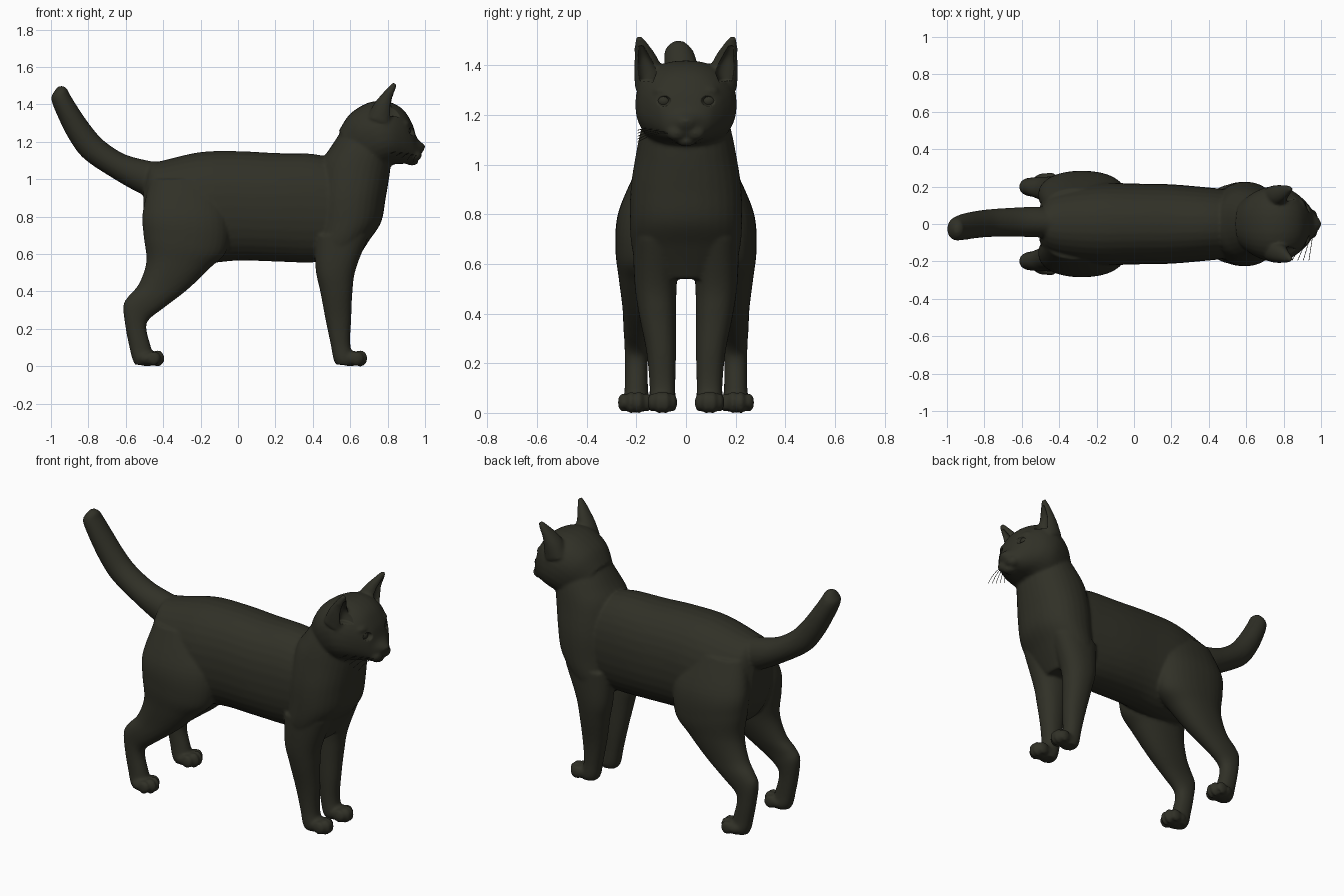
import bpy, bmesh, math
from mathutils import Vector, Matrix

fur = bpy.data.materials.new("dark_fur")
fur.diffuse_color = (0.030, 0.030, 0.020, 1)


def spline(rows, steps=6):
    """Catmull-Rom interpolation of rows of numbers."""
    out = []
    for i in range(len(rows) - 1):
        a, b, c, d = (rows[max(0, min(len(rows) - 1, i + k))] for k in (-1, 0, 1, 2))
        for s in range(steps):
            t = s / steps
            out.append([0.5 * (2 * q + (r - p) * t + (2 * p - 5 * q + 4 * r - u) * t * t
                               + (3 * q - p - 3 * r + u) * t ** 3)
                        for p, q, r, u in zip(a, b, c, d)])
    return out + [list(rows[-1])]


def loft(bm, rows, side=1, power=2.2, n=32):
    """Closed skin; each row is (x1, z1, x2, z2, y, half width) read off the side outline."""
    rings = []
    for x1, z1, x2, z2, y, w in spline(rows):
        ring = []
        for k in range(n):
            t = 2 * math.pi * k / n
            c, s = math.cos(t), math.sin(t)
            c = math.copysign(abs(c) ** (2 / power), c)
            s = math.copysign(abs(s) ** (2 / power), s)
            ring.append(bm.verts.new(((x1 + x2) / 2 + c * (x1 - x2) / 2, side * (y + s * w),
                                      (z1 + z2) / 2 + c * (z1 - z2) / 2)))
        rings.append(ring)
    faces = [bm.faces.new(rings[0]), bm.faces.new(rings[-1][::-1])]
    for a, b in zip(rings, rings[1:]):
        for k in range(n):
            faces.append(bm.faces.new((a[k], b[k], b[(k + 1) % n], a[(k + 1) % n])))
    bmesh.ops.recalc_face_normals(bm, faces=faces)


def ball(bm, centre, radii):
    m = Matrix.Translation(centre) @ Matrix.Diagonal((*radii, 1))
    bmesh.ops.create_uvsphere(bm, u_segments=24, v_segments=14, radius=1, matrix=m)


def make(name, bm):
    me = bpy.data.meshes.new(name)
    bm.to_mesh(me)
    bm.free()
    ob = bpy.data.objects.new(name, me)
    bpy.context.collection.objects.link(ob)
    me.materials.append(fur)
    return ob


body = bmesh.new()
# torso
loft(body, [(-.505, .98, -.505, .72, 0, .09), (-.47, 1.08, -.47, .64, 0, .15),
            (-.40, 1.10, -.40, .58, 0, .19), (-.20, 1.145, -.20, .55, 0, .22),
            (0, 1.15, 0, .565, 0, .216), (.20, 1.14, .20, .56, 0, .212),
            (.40, 1.135, .40, .555, 0, .195), (.55, 1.10, .55, .58, 0, .18)])
# chest and neck
loft(body, [(.56, 1.27, .87, 1.22, 0, .15), (.495, 1.17, .825, 1.12, 0, .18),
            (.44, 1.08, .81, 1.02, 0, .20), (.415, .92, .79, .90, 0, .222),
            (.41, .77, .765, .77, 0, .226), (.405, .66, .70, .67, 0, .218),
            (.41, .58, .65, .59, 0, .19), (.44, .54, .62, .54, 0, .13)])
# head
loft(body, [(.54, 1.26, .70, 1.02, 0, .14), (.60, 1.35, .76, 1.05, 0, .182),
            (.70, 1.41, .80, 1.07, 0, .204), (.80, 1.415, .84, 1.08, 0, .192),
            (.88, 1.375, .88, 1.082, 0, .155), (.93, 1.30, .915, 1.085, 0, .115),
            (.955, 1.225, .945, 1.09, 0, .08), (.983, 1.195, .965, 1.115, 0, .045),
            (1.0, 1.18, .99, 1.15, 0, .02)], power=2.3)
# tail
loft(body, [(-.40, 1.09, -.44, .90, 0, .08), (-.484, 1.10, -.516, .92, .01, .082),
            (-.607, 1.134, -.66, 1.0, .01, .078), (-.714, 1.203, -.82, 1.107, .005, .074),
            (-.784, 1.28, -.90, 1.21, -.003, .072), (-.85, 1.374, -.96, 1.327, -.014, .07),
            (-.90, 1.455, -.998, 1.425, -.026, .062), (-.915, 1.485, -.985, 1.465, -.03, .045),
            (-.94, 1.50, -.965, 1.493, -.03, .018)], power=2)

cutter = bmesh.new()
for s in (1, -1):
    # front legs
    loft(body, [(.41, .70, .70, .70, .12, .095), (.415, .52, .63, .52, .122, .085),
                (.44, .40, .612, .40, .115, .075), (.468, .25, .605, .25, .10, .06),
                (.495, .12, .60, .12, .095, .052), (.51, .04, .62, .04, .095, .052),
                (.525, .008, .62, .008, .095, .042)], s)
    # hind legs
    loft(body, [(-.47, 1.0, -.12, 1.0, .10, .09), (-.51, .82, -.05, .80, .15, .122),
                (-.505, .70, -.06, .62, .16, .124), (-.49, .56, -.15, .525, .167, .104),
                (-.53, .44, -.27, .41, .18, .076), (-.585, .375, -.40, .31, .195, .057),
                (-.613, .32, -.475, .25, .198, .05), (-.60, .20, -.49, .20, .20, .046),
                (-.58, .10, -.465, .10, .20, .047), (-.565, .04, -.45, .04, .20, .052),
                (-.55, .008, -.45, .008, .20, .042)], s)
    # paws with four toes each
    for x, y, spread in ((.62, .095, .030), (-.465, .205, .037)):
        ball(body, (x - .02, s * y, .042), (.065, spread * 1.8, .042))
        for k in (-1.5, -.5, .5, 1.5):
            inner = abs(k) < 1
            ball(body, (x + (.035 if inner else .015), s * (y + k * spread * .87), .042),
                 (.037, .021, .044 if inner else .038))
    # ears
    loft(body, [(.69, 1.33, .82, 1.29, .148, .058), (.725, 1.40, .825, 1.36, .152, .056),
                (.765, 1.45, .825, 1.42, .163, .044), (.80, 1.488, .838, 1.47, .178, .029),
                (.828, 1.518, .85, 1.507, .188, .012)], s)
    loft(cutter, [(.785, 1.34, .89, 1.33, .16, .030), (.79, 1.39, .88, 1.37, .158, .038),
                  (.80, 1.435, .88, 1.42, .168, .026), (.832, 1.48, .88, 1.47, .181, .012)], s)
    # muzzle pads and brow
    ball(body, (.942, s * .038, 1.128), (.04, .042, .034))
    ball(body, (.885, s * .085, 1.295), (.035, .05, .025))
    # eye sockets
    ball(cutter, (.943, s * .094, 1.257), (.038, .034, .024))
ball(body, (.985, 0, 1.172), (.016, .026, .014))      # nose
ball(body, (.93, 0, 1.095), (.035, .04, .022))        # chin

# fuse the body, carve ears and eye sockets, soften
cat = make("cat_body", body)
tool = make("carving_cutter", cutter)
tool.hide_render = True
m = cat.modifiers.new("fuse", 'REMESH')
m.mode, m.voxel_size = 'VOXEL', 0.009
m = cat.modifiers.new("carve", 'BOOLEAN')
m.operation, m.object, m.solver = 'DIFFERENCE', tool, 'EXACT'
m = cat.modifiers.new("soften", 'SMOOTH')
m.factor, m.iterations = 0.5, 4
bpy.context.view_layer.objects.active = cat
cat.select_set(True)
for name in ("fuse", "carve", "soften"):
    bpy.ops.object.modifier_apply(modifier=name)
bpy.data.objects.remove(tool)
cat.data.materials.clear()
cat.data.materials.append(fur)
for p in cat.data.polygons:
    p.material_index = 0
    p.use_smooth = True

# eyeballs
eyes = bmesh.new()
for s in (1, -1):
    ball(eyes, (.888, s * .088, 1.257), (.034, .034, .03))
for p in make("eyes", eyes).data.polygons:
    p.use_smooth = True

# whiskers on one cheek
cu = bpy.data.curves.new("whiskers", 'CURVE')
cu.dimensions, cu.bevel_depth, cu.bevel_resolution = '3D', 0.0015, 1
for k in range(5):
    sp = cu.splines.new('POLY')
    sp.points.add(3)
    for i, pt in enumerate(sp.points):
        t = i / 3
        pt.co = (.955 - .012 * k - (.02 + .018 * k) * t, -.065 - .13 * t,
                 1.125 + .006 * k + .02 * t - (.055 - .006 * k) * t * t, 1)
cu.materials.append(fur)
bpy.context.collection.objects.link(bpy.data.objects.new("whiskers", cu))
